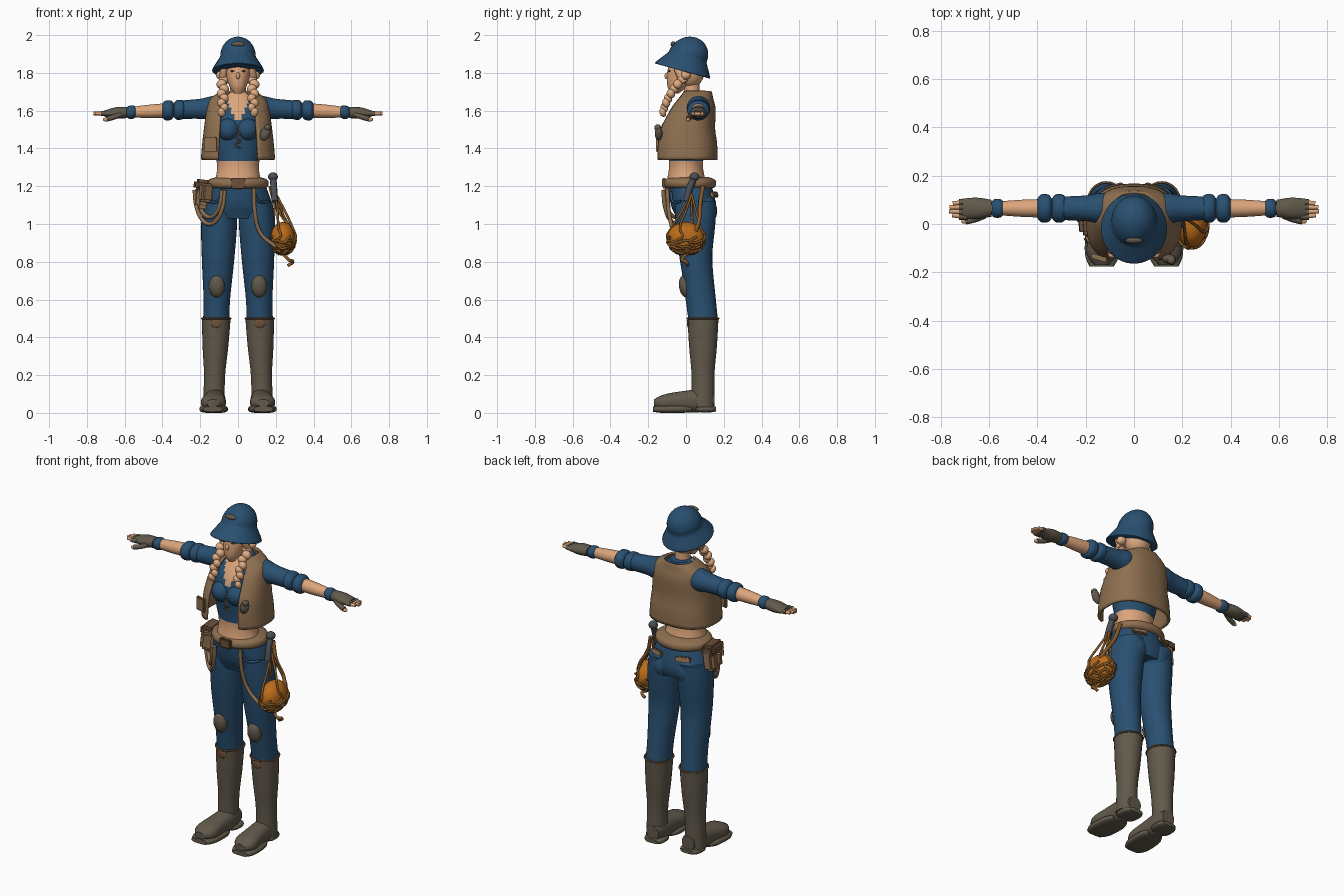
import bpy, bmesh, math
from math import sin, cos, pi
from mathutils import Matrix, Vector, Euler

if "Cube" in bpy.data.objects:
    bpy.data.objects.remove(bpy.data.objects["Cube"])


def material(name, red, green, blue):
    mat = bpy.data.materials.new(name)
    mat.use_nodes = True
    mat.diffuse_color = (red, green, blue, 1)
    mat.node_tree.nodes["Principled BSDF"].inputs["Base Color"].default_value = mat.diffuse_color
    return mat


NAVY = material("navy cloth", .022, .08, .165)
SKIN = material("skin", .72, .38, .2)
HAIR = material("pale hair", .75, .42, .23)
TAN = material("tan canvas", .27, .16, .08)
OLIVE = material("olive rubber", .12, .1, .07)
ORANGE = material("orange", .5, .15, .01)
CORD = material("golden cord", .24, .1, .02)
SLATE = material("slate metal", .07, .08, .09)
LEATHER = material("dark leather", .15, .08, .04)


def finish(name, bm, mats, rule=None):
    bmesh.ops.recalc_face_normals(bm, faces=bm.faces)
    for face in bm.faces:
        face.smooth = True
        if rule:
            face.material_index = rule(face.calc_center_median())
    mesh = bpy.data.meshes.new(name)
    bm.to_mesh(mesh)
    bm.free()
    for mat in mats:
        mesh.materials.append(mat)
    mesh.set_sharp_from_angle(angle=math.radians(50))
    obj = bpy.data.objects.new(name, mesh)
    bpy.context.collection.objects.link(obj)
    return obj


def blend(before, start, end, after, t):
    """Catmull-Rom step between two cross-sections."""
    return [.5 * (2 * b + (c - a) * t + (2 * a - 5 * b + 4 * c - d) * t ** 2 + (3 * b - a - 3 * c + d) * t ** 3)
            for a, b, c, d in zip(before, start, end, after)]


def loft(name, mats, rings, spine=lambda t: (0, 0), axis="z", side=1, ratio=1, power=2,
         count=32, steps=4, gap=0, rule=None):
    """Skin rings of (position, radius[, second radius]) along a spine; gap opens the front."""
    rings = [(t, radius, *(rest or [radius * ratio])) for t, radius, *rest in rings]
    last = len(rings) - 1
    dense = [blend(rings[max(0, i - 1)], rings[i], rings[i + 1], rings[min(last, i + 2)], step / steps)
             for i in range(last) for step in range(steps)] + [rings[-1]]
    first = math.asin(gap ** (power / 2))
    spans = count - 1 if gap else count
    bm, rows = bmesh.new(), []
    for t, *radii in dense:
        row = []
        for k in range(count):
            angle = first + 2 * (pi - first) * k / spans
            u, v = (centre + radius * math.copysign(abs(wave) ** (2 / power), wave)
                    for centre, radius, wave in zip(spine(t), radii, (sin(angle), -cos(angle))))
            x, y, z = {"x": (t, u, v), "y": (u, t, v), "z": (u, v, t)}[axis]
            row.append(bm.verts.new((x * side, y, z)))
        rows.append(row)
    for low, high in zip(rows, rows[1:]):
        for k in range(spans):
            n = (k + 1) % count
            bm.faces.new((low[k], low[n], high[n], high[k]))
    if not gap:
        bm.faces.new(rows[0])
        bm.faces.new(rows[-1])
    return finish(name, bm, mats, rule)


def band(name, mat, start, width, radius, **options):
    """A rounded strip around a limb."""
    profile = zip((0, .25, .75, 1), (.7, 1, 1, .7))
    return loft(name, [mat], [(start + width * t, radius * r) for t, r in profile], **options)


def ball(name, mat, place, size, turn=(0, 0, 0)):
    bm = bmesh.new()
    bmesh.ops.create_uvsphere(bm, u_segments=20, v_segments=12, radius=1)
    bm.transform(Matrix.LocRotScale(Vector(place), Euler(turn), Vector(size)))
    return finish(name, bm, [mat])


def box(name, mat, place, size, turn=(0, 0, 0)):
    bm = bmesh.new()
    bmesh.ops.create_cube(bm, size=1)
    bm.transform(Matrix.LocRotScale(Vector(place), Euler(turn), Vector(size)))
    bmesh.ops.bevel(bm, geom=bm.edges[:], offset=min(size) / 4, segments=2, affect="EDGES")
    return finish(name, bm, [mat])


def tube(name, mat, radius, points, closed=False):
    curve = bpy.data.curves.new(name, "CURVE")
    curve.dimensions, curve.use_fill_caps = "3D", True
    curve.bevel_depth, curve.bevel_resolution = radius, 2
    path = curve.splines.new("BEZIER")
    path.bezier_points.add(len(points) - 1)
    for knot, place in zip(path.bezier_points, points):
        knot.co, knot.handle_left_type, knot.handle_right_type = place, "AUTO", "AUTO"
    path.use_cyclic_u, path.resolution_u = closed, 5
    helper = bpy.data.objects.new(name + " path", curve)
    bpy.context.collection.objects.link(helper)
    graph = bpy.context.evaluated_depsgraph_get()
    mesh = bpy.data.meshes.new_from_object(helper.evaluated_get(graph))
    bm = bmesh.new()
    bm.from_mesh(mesh)
    bpy.data.objects.remove(helper)
    bpy.data.meshes.remove(mesh)
    return finish(name, bm, [mat])


# Torso: bare waist, cropped shirt and open neckline
def bare(centre):
    neckline = centre.y < .03 and abs(centre.x) < (centre.z - 1.53) / 2
    return int(neckline or centre.z < 1.34)


loft("torso", [NAVY, SKIN], [(1.2, .13, .11), (1.3, .11, .09), (1.4, .13, .1), (1.5, .14, .12), (1.6, .14, .11),
                             (1.7, .06, .06)], lambda z: (0, .3 * (z - 1.3) ** 2), count=48, steps=6, rule=bare)
loft("neck", [SKIN], [(1.64, .05), (1.7, .042), (1.8, .042)], lambda z: (0, .03))
tube("shirt_lacing", TAN, .004, [((-1) ** i * .013, -.11 + max(0, i - 5) * .007, 1.4 + i / 50) for i in range(9)])

# Vest with an open front and a chest clip
vest = loft("vest", [TAN], [(1.34, .19, .16), (1.45, .18, .155), (1.6, .16, .12), (1.66, .14, .09), (1.7, .08, .07)],
            lambda z: (0, .3 * max(0, z - 1.5)), power=2.5, count=48, gap=.55)
solid = vest.modifiers.new("thickness", "SOLIDIFY")
solid.thickness, solid.offset = .014, 0
ball("vest_clip", OLIVE, (.145, -.145, 1.48), (.026, .02, .04), (0, .4, 0))
ball("vest_clip_cap", OLIVE, (.155, -.15, 1.51), (.018, .018, .018))
box("vest_pocket", TAN, (-.145, -.14, 1.42), (.07, .02, .08), (0, 0, -.3))

# Head and face
loft("head", [SKIN], [(1.69, .02, .02), (1.74, .05, .06), (1.84, .07, .09), (1.94, .04, .05)],
     lambda z: (0, .4 * min(0, z - 1.84)))
ball("nose", SKIN, (0, -.1, 1.785), (.011, .014, .018), (-.3, 0, 0))
ball("lips", TAN, (0, -.093, 1.75), (.018, .007, .006))
ball("back_hair", HAIR, (0, .025, 1.82), (.08, .075, .1))

# Helmet: sloping brim and dome, tilted backwards
tilt = Matrix.LocRotScale(Vector((0, -.02, 1.81)), Euler((-.27, 0, 0)), None)
dome = [(.08 + .11 * sin(i / 4), .095 * cos(i / 4)) for i in range(7)]
badge = ball("helmet_badge", OLIVE, (0, -.085, .125), (.036, .012, .014), (-.3, 0, 0))
for part in (loft("helmet", [NAVY], [(0, .135), (.01, .135), (.06, .105)] + dome, lambda z: (0, z / 10), ratio=1.1), badge):
    part.data.transform(tilt)

# Hips, belt and buckle
loft("hips", [NAVY], [(1.22, .14, .115), (1.1, .18, .12), (1.03, .16, .1)], lambda z: (0, .05 - .2 * max(0, z - 1.05)))
band("belt", TAN, 1.18, .07, .157, spine=lambda z: (0, .02), ratio=.86)
box("buckle", LEATHER, (0, -.115, 1.216), (.075, .025, .055))


# Centre lines of the limbs
def arm(x):
    return .065, 1.62 - x / 20


def leg(z):
    return .13 - .03 * z, min(.09, max(.05, .15 - .12 * z))


def foot(y):
    return .125 - y / 20, .06 + y / 20


# Parts that come in pairs
for side, word in ((1, "left_"), (-1, "right_")):
    def at(x, y, z):
        return side * x, y, z

    ball(word + "bust", NAVY, at(.05, -.075, 1.5), (.06, .058, .06))
    ball(word + "eye", LEATHER, at(.028, -.087, 1.81), (.014, .007, .005), (0, 0, side * .35))
    # Side hair running into a braided, tapered plait
    tube(word + "side_hair", HAIR, .02, [at(.06, -.055, 1.87), at(.075, -.04, 1.81), at(.08, -.01, 1.75)])
    for i in range(9):
        t, sway = i / 8, (-1) ** i
        ball(word + "plait", HAIR, at(.08 + .007 * sway, -.12 * t - .02 * sin(3 * t), 1.79 - t / 5),
             (.03 - t / 100, .027 - t / 100, .025), (.4, side * sway * .4, 0))
    # Arm: sleeve, rolled cuff, forearm, wristband
    sleeve = dict(spine=arm, axis="x", side=side)
    loft(word + "sleeve", [NAVY], [(.05, .05), (.13, .064), (.2, .053), (.32, .048)], **sleeve)
    for start in (.28, .34):
        band(word + "cuff", NAVY, start, .06, .057, ratio=.9, **sleeve)
    loft(word + "forearm", [SKIN], [(.38, .038), (.47, .035), (.6, .025)], **sleeve)
    band(word + "wristband", NAVY, .54, .05, .038, ratio=.9, **sleeve)
    # Fingerless glove, fingers and thumb
    loft(word + "glove", [OLIVE], [(.59, .035, .03), (.65, .044, .03), (.71, .04, .015)], **sleeve)
    for k in range(4):
        y, z = .03 + k / 50, arm(.7)[1]
        tube(word + "glove_finger", OLIVE, .0125, [at(.69, y, z), at(.725, y, z)])
        tube(word + "finger", SKIN, .0095, [at(.7, y, z), at(.77 - abs(k - 1.4) / 80, .8 * y + .013, z)])
    tube(word + "glove_thumb", OLIVE, .014, [at(.62, .035, 1.58), at(.66, .02, 1.565), at(.695, .012, 1.556)])
    ball(word + "thumb_tip", SKIN, at(.7, .011, 1.553), (.015, .01, .01))
    # Trouser leg, seat, pockets and knee pad
    loft(word + "trouser_leg", [NAVY], [(1.12, .085, .11), (1, .095, .105), (.8, .085, .085), (.6, .07, .08),
                                        (.48, .07, .078)], leg, side=side)
    ball(word + "seat", NAVY, at(.08, .085, 1.07), (.08, .08, .09))
    box(word + "pocket_flap", TAN, at(.085, .15, 1.155), (.085, .02, .03), (.25, 0, side * -.3))
    tube(word + "front_pocket", NAVY, .007, [at(.085, -.08, 1.17), at(.11, -.07, 1.12), at(.165, -.025, 1.12)])
    ball(word + "knee_pad", OLIVE, at(.112, -.005, .67), (.042, .032, .06), (.15, 0, 0))
    # Tall boot: shaft, foot, tread and trim
    loft(word + "boot_shaft", [OLIVE], [(.5, .076), (.35, .068), (.2, .056), (.03, .057)], leg, side=side, ratio=1.08)
    loft(word + "boot_foot", [OLIVE], [(.15, .04, .04), (.08, .055, .06), (-.03, .06, .055), (-.12, .065, .042),
                                       (-.17, .03, .02)], foot, "y", side, power=2.3)
    for name, start, width, radius in (("heel", .16, -.11, .06), ("sole", .03, -.205, .072)):
        band(word + name, OLIVE, start, width, radius, spine=lambda y: (foot(y)[0], .02), axis="y", side=side,
             ratio=.28, power=3)
    x, y = leg(.5)
    rim = [at(x + .076 * cos(i * pi / 6), y + .082 * sin(i * pi / 6), .5) for i in range(12)]
    tube(word + "boot_trim", LEATHER, .005, rim, closed=True)
    ball(word + "boot_patch", LEATHER, at(x, .012, .475), (.03, .007, .025))

# Hip pouches and ropes
box("hip_pouch", TAN, (-.185, .02, 1.155), (.075, .12, .15), (0, .1, .1))
box("pouch_flap", LEATHER, (-.19, .02, 1.205), (.08, .13, .06), (0, .1, .1))
box("small_pouch", TAN, (-.17, -.05, 1.165), (.07, .05, .1), (0, .1, .6))
for size in (1, .8):
    tube("rope_coil", TAN, .011, [(-.15 + .08 * size * cos(i * pi / 6), -.05 - .07 * cos(i * pi / 6),
                                   1.18 - .18 * size * sin(i * pi / 6)) for i in range(7)])
tube("hanging_rope", TAN, .011, [(.085, -.1, 1.19), (.09, -.09, 1.06), (.12, -.07, .95), (.2, -.07, .88)])

# Torch on the belt
tube("torch", SLATE, .018, [(.185, .045, 1.25), (.19, .02, 1.19), (.195, 0, 1.12)])
ball("torch_head", SLATE, (.185, .045, 1.25), (.026, .026, .024))

# Orange float in a cord net
core, size = Vector((.238, 0, .925)), Vector((.066, .098, .086))
ball("orange_float", ORANGE, core, size)


def on_float(angle, height):
    width = math.sqrt(1 - height ** 2)
    return core + 1.05 * size * Vector((width * cos(angle), width * sin(angle), height))


for k in range(8):
    angle = k * pi / 4 + .4
    lower = [on_float(angle + .2 * (-1) ** i, .1 - .35 * i) for i in range(4)]
    upper = [Vector((.2, .03, 1.16)), Vector((.22 + .03 * cos(angle), .015 + .04 * sin(angle), 1.07)), on_float(angle, .55)]
    tube("net_cord", CORD, .0065, upper + lower if k % 2 else lower)
for height in (-.2, -.55, -.82):
    tube("net_ring", CORD, .0065, [on_float(i * pi / 6, height + .07 * (-1) ** i) for i in range(12)], closed=True)
tube("net_strap", CORD, .011, [(.17, .09, 1.2), (.2, .075, 1.1), (.25, .07, 1.02), (.28, .05, .96)])
tube("net_tail", CORD, .009, [(.24, 0, .84), (.27, -.02, .81), (.29, 0, .8), (.265, .01, .78)])
